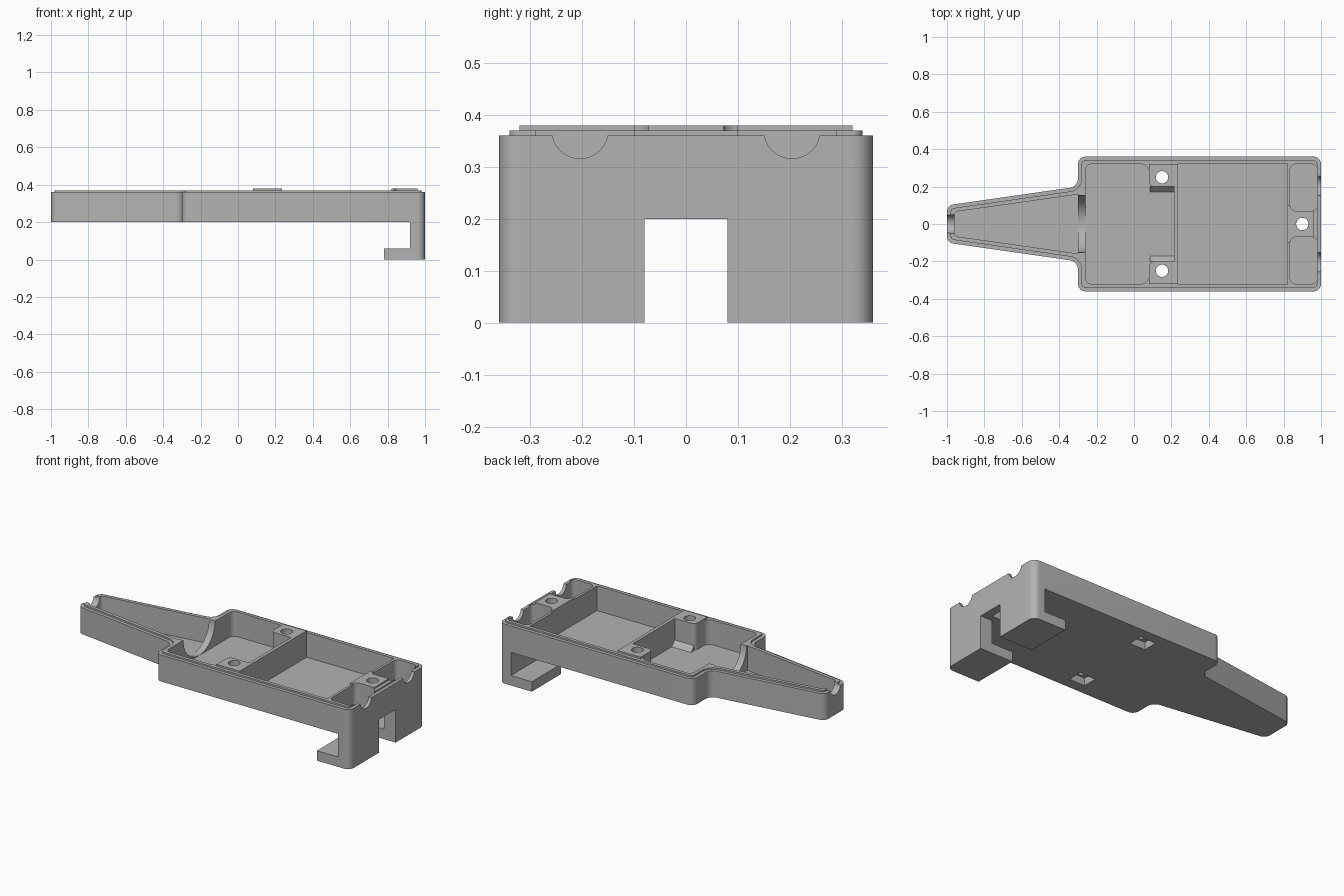
import bpy, bmesh, math
from mathutils import Vector, Matrix

cube = bpy.data.objects.get("Cube")
if cube:
    bpy.data.objects.remove(cube, do_unlink=True)

grey = bpy.data.materials.new("plain grey")
grey.use_nodes = True
COLOR = (0.45, 0.45, 0.45, 1)
grey.diffuse_color = COLOR
grey.node_tree.nodes["Principled BSDF"].inputs["Base Color"].default_value = COLOR

FLOOR, RIM, TOP = 0.22, 0.36, 0.38


def finish(bm, name):
    bmesh.ops.recalc_face_normals(bm, faces=bm.faces)
    mesh = bpy.data.meshes.new(name)
    bm.to_mesh(mesh)
    bm.free()
    mesh.materials.append(grey)
    ob = bpy.data.objects.new(name, mesh)
    bpy.context.collection.objects.link(ob)
    return ob


def rounded(corners, steps=8):
    """Turn (x, y, radius) corners into a polygon with filleted corners."""
    pts = []
    n = len(corners)
    for i, (x, y, r) in enumerate(corners):
        p = Vector((x, y))
        if r <= 0:
            pts.append(p)
            continue
        d1 = (Vector(corners[i - 1][:2]) - p).normalized()
        d2 = (Vector(corners[(i + 1) % n][:2]) - p).normalized()
        half = math.acos(d1.dot(d2)) / 2
        c = p + (d1 + d2).normalized() * r / math.sin(half)
        t = r / math.tan(half)
        u, v, phi = p + d1 * t - c, p + d2 * t - c, math.pi - 2 * half
        for k in range(steps + 1):
            f = k / steps
            pts.append(c + (u * math.sin((1 - f) * phi) + v * math.sin(f * phi)) / math.sin(phi))
    return pts


def prism(name, corners, z0, z1):
    bm = bmesh.new()
    face = bm.faces.new([bm.verts.new((p.x, p.y, z0)) for p in rounded(corners)])
    ext = bmesh.ops.extrude_face_region(bm, geom=[face])
    verts = [g for g in ext["geom"] if isinstance(g, bmesh.types.BMVert)]
    bmesh.ops.translate(bm, verts=verts, vec=(0, 0, z1 - z0))
    return finish(bm, name)


def box(name, x0, x1, y0, y1, z0, z1, r=0):
    return prism(name, [(x0, y0, r), (x1, y0, r), (x1, y1, r), (x0, y1, r)], z0, z1)


def cylinder(name, center, radius, length, along_x=False):
    bm = bmesh.new()
    m = Matrix.Translation(center)
    if along_x:
        m = m @ Matrix.Rotation(math.pi / 2, 4, 'Y')
    bmesh.ops.create_cone(bm, cap_ends=True, segments=48, radius1=radius,
                          radius2=radius, depth=length, matrix=m)
    return finish(bm, name)


def mirrored(half):
    """Complete a corner list given for y > 0."""
    return half + [(x, -y, r) for x, y, r in reversed(half)]


def outline(d):
    """Case outline moved inward by d: wide body with a tapered tail."""
    def tail(x):
        return 0.2 + (x + 0.3) / 7 - 1.01 * d
    r = max(0.04 - d, 0.01)
    return mirrored([(1 - d, 0.36 - d, r), (-0.3 + d, 0.36 - d, r),
                     (-0.3 + d, tail(-0.3 + d), 0.05 + d), (-1 + d, tail(-1 + d), r)])


def combine(target, tool, operation):
    mod = target.modifiers.new("combine", 'BOOLEAN')
    mod.operation, mod.solver, mod.object = operation, 'EXACT', tool
    bpy.context.view_layer.objects.active = target
    bpy.ops.object.modifier_apply(modifier=mod.name)
    bpy.data.objects.remove(tool, do_unlink=True)


# Solid case with its stepped lip and raised boss areas
case = prism("case", outline(0), 0, RIM)
for part in (prism("lip", outline(0.02), 0.3, 0.37),
             box("middle_boss_block", 0.08, 0.235, -0.32, 0.32, 0.29, TOP),
             box("end_boss_block", 0.82, 0.96, -0.1, 0.1, 0.28, TOP)):
    combine(case, part, 'UNION')

cuts = [
    # Space under the case that leaves two hooks
    box("underside", -1.1, 0.78, -0.5, 0.5, -0.1, 0.2),
    box("hook_gap", 0.7, 0.92, -0.5, 0.5, 0.06, 0.2),
    box("hook_slot", 0.7, 1.1, -0.08, 0.08, -0.1, 0.2),
    # Pockets
    prism("front_pocket", mirrored([(0.215, 0.2, 0), (0.08, 0.2, 0.03),
                                    (0.08, 0.32, 0.04), (-0.26, 0.32, 0.03)]), FLOOR, 0.5),
    box("middle_pocket", 0.235, 0.82, -0.32, 0.32, FLOOR, 0.5),
    prism("tail_pocket", mirrored([(-0.3, 0.158, 0), (-0.96, 0.065, 0.02)]), FLOOR, 0.5),
    # Rounded saddles through the inner wall and the tip
    cylinder("saddle", (-0.28, 0, 0.373), 0.152, 0.1, True),
    cylinder("tip_notch", (-1, 0, 0.37), 0.05, 0.12, True),
]
for s in (-1, 1):
    y0, y1 = sorted((0.07 * s, 0.32 * s))
    cuts.append(box("end_pocket", 0.835, 0.98, y0, y1, FLOOR, 0.5, 0.03))
    cuts.append(cylinder("cable_notch", (1.03, 0.204 * s, 0.37), 0.054, 0.12, True))
# Screw holes with nut recesses below
for x, y in ((0.15, 0.25), (0.15, -0.25), (0.9, 0)):
    cuts.append(cylinder("screw_hole", (x, y, 0.3), 0.033, 0.4))
    cuts.append(box("nut_recess", x - 0.052, x + 0.052, y - 0.044, y + 0.044, 0.15, 0.245))
for cut in cuts:
    combine(case, cut, 'DIFFERENCE')

# Sloped feet beside the two middle bosses
for side, s in (("left", 1), ("right", -1)):
    bm = bmesh.new()
    face = bm.faces.new([bm.verts.new((0.085, y * s, z)) for y, z in
                         ((0.17, FLOOR), (0.2, FLOOR), (0.2, 0.25))])
    ext = bmesh.ops.extrude_face_region(bm, geom=[face])
    bmesh.ops.translate(bm, vec=(0.13, 0, 0),
                        verts=[g for g in ext["geom"] if isinstance(g, bmesh.types.BMVert)])
    finish(bm, side + "_boss_slope")

bpy.ops.object.select_all(action='DESELECT')
case.select_set(True)
bpy.context.view_layer.objects.active = case
bpy.ops.object.shade_smooth_by_angle(angle=math.radians(30))
